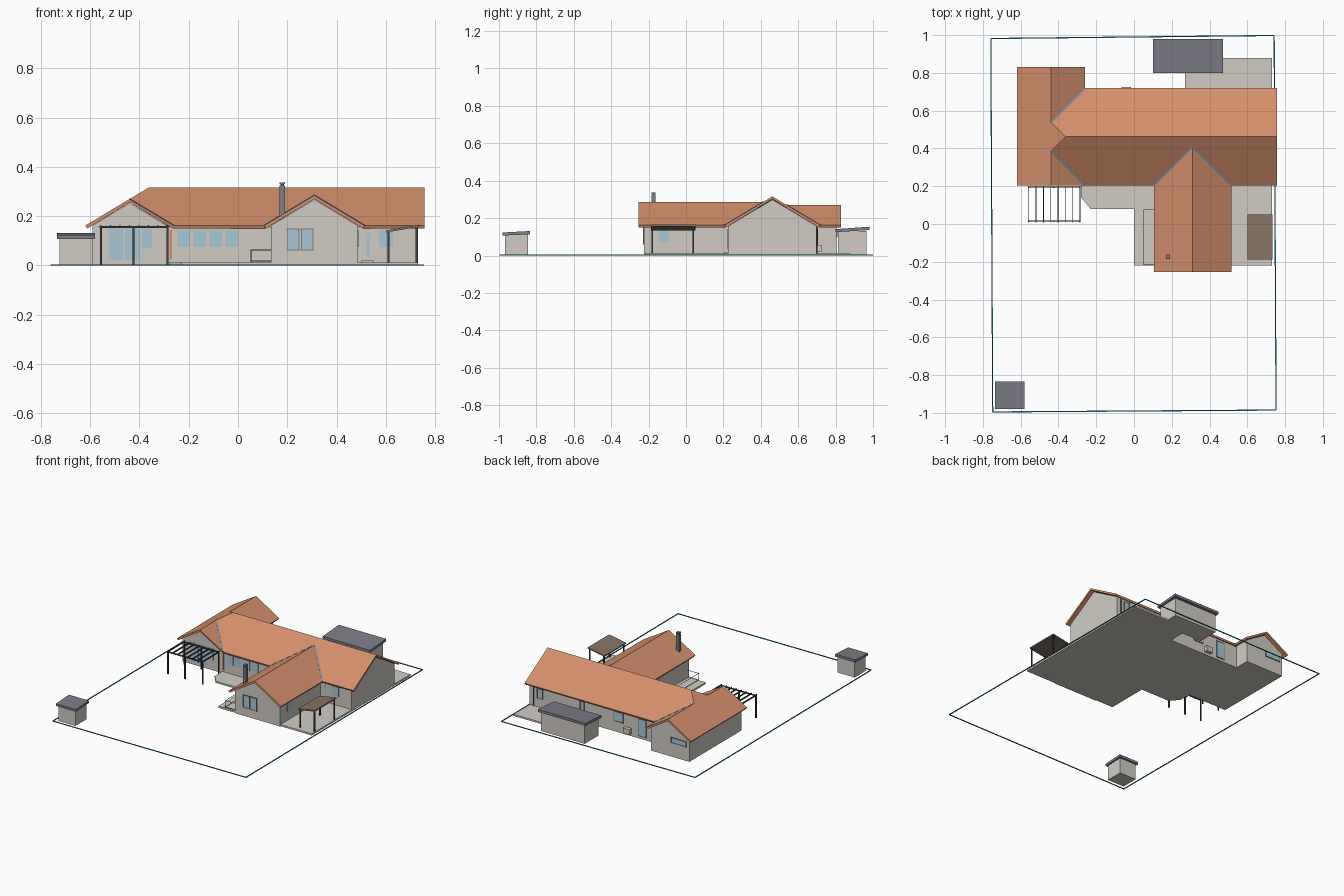
import bpy
import bmesh
from mathutils import Vector

cube = bpy.data.objects.get("Cube")
if cube:
    bpy.data.objects.remove(cube, do_unlink=True)


def material(name, r, g, b):
    mat = bpy.data.materials.new(name)
    mat.use_nodes = True
    mat.diffuse_color = (r, g, b, 1)
    mat.node_tree.nodes["Principled BSDF"].inputs["Base Color"].default_value = (r, g, b, 1)
    return mat


TILE = material("terracotta tile", 0.65, 0.275, 0.15)
WALL = material("warm grey render", 0.635, 0.6, 0.55)
SLATE = material("slate grey", 0.205, 0.207, 0.24)
TIMBER = material("brown timber", 0.24, 0.175, 0.13)
METAL = material("dark metal", 0.05, 0.052, 0.06)
GLASS = material("pale blue glass", 0.4, 0.57, 0.66)
FLASHING = material("blue grey flashing", 0.2, 0.27, 0.35)
TEAL = material("teal", 0.015, 0.27, 0.32)


def make(name, bm, mat):
    mesh = bpy.data.meshes.new(name)
    bm.to_mesh(mesh)
    bm.free()
    mesh.materials.append(mat)
    obj = bpy.data.objects.new(name, mesh)
    bpy.context.collection.objects.link(obj)
    return obj


def extrude(name, points, direction, mat):
    """Solid made by sweeping a flat outline along a vector."""
    bm = bmesh.new()
    face = bm.faces.new([bm.verts.new(p) for p in points])
    moved = bmesh.ops.extrude_face_region(bm, geom=[face])["geom"]
    bmesh.ops.translate(bm, vec=direction,
                        verts=[v for v in moved if isinstance(v, bmesh.types.BMVert)])
    bmesh.ops.recalc_face_normals(bm, faces=bm.faces)
    return make(name, bm, mat)


def box(name, x, y, z, mat):
    corners = [(x[0], y[0], z[0]), (x[1], y[0], z[0]), (x[1], y[1], z[0]), (x[0], y[1], z[0])]
    return extrude(name, corners, (0, 0, z[1] - z[0]), mat)


def strip(name, a, b, width, height, mat):
    """Flat bar from a to b, standing up by height."""
    a, b = Vector(a), Vector(b)
    side = (b - a).cross(Vector((0, 0, 1))).normalized() * width / 2
    return extrude(name, [a - side, b - side, b + side, a + side], (0, 0, height), mat)


def tube(name, points, radius, mat):
    curve = bpy.data.curves.new(name, "CURVE")
    curve.dimensions = "3D"
    curve.bevel_depth = radius
    curve.bevel_resolution = 0
    curve.use_fill_caps = True
    spline = curve.splines.new("POLY")
    spline.points.add(len(points) - 1)
    for point, co in zip(spline.points, points):
        point.co = (*co, 1)
    curve.materials.append(mat)
    obj = bpy.data.objects.new(name, curve)
    bpy.context.collection.objects.link(obj)
    return obj


# Tiled roof: every plane has the same pitch above a common eave height
EAVE, PITCH, COVER = 0.162, 0.6, 0.017


def roof_point(x, y, run=0):
    return Vector((x, y, EAVE + PITCH * run))


west_l, west_mid, west_r = -0.62, -0.44, -0.26
south, ridge_y, north = 0.205, 0.462, 0.719
front_l, front_mid, front_r = 0.105, 0.31, 0.515
wing_back, front_end, east = 0.83, -0.255, 0.757
wing_run, front_run, main_run = 0.18, 0.205, 0.257

P = {
    "wing_sw": roof_point(west_l, south), "wing_nw": roof_point(west_l, wing_back),
    "wing_s": roof_point(west_mid, south, wing_run),
    "wing_n": roof_point(west_mid, wing_back, wing_run),
    "wing_ne": roof_point(west_r, wing_back),
    "hip_s": roof_point(west_mid, south + wing_run, wing_run),
    "hip_n": roof_point(west_mid, north - wing_run, wing_run),
    "valley_s": roof_point(west_r, south), "valley_n": roof_point(west_r, north),
    "peak": roof_point(west_l + main_run, ridge_y, main_run),
    "ridge_e": roof_point(east, ridge_y, main_run),
    "main_se": roof_point(east, south), "main_ne": roof_point(east, north),
    "join_l": roof_point(front_l, south), "join_r": roof_point(front_r, south),
    "join_top": roof_point(front_mid, south + front_run, front_run),
    "front_sw": roof_point(front_l, front_end), "front_se": roof_point(front_r, front_end),
    "front_top": roof_point(front_mid, front_end, front_run),
}
planes = [
    "wing_sw wing_s hip_s peak hip_n wing_n wing_nw",
    "wing_s valley_s hip_s",
    "wing_n hip_n valley_n wing_ne",
    "peak ridge_e main_ne valley_n hip_n",
    "peak hip_s valley_s join_l join_top join_r main_se ridge_e",
    "front_sw front_top join_top join_l",
    "front_se join_r join_top front_top",
]
bm = bmesh.new()
verts = {key: bm.verts.new(co) for key, co in P.items()}
for plane in planes:
    face = bm.faces.new([verts[key] for key in plane.split()])
    face.normal_update()
    if face.normal.z < 0:
        face.normal_flip()
roof = make("tiled_roof", bm, TILE)
solid = roof.modifiers.new("thickness", "SOLIDIFY")
solid.thickness = 0.014
solid.offset = -1

# Valley flashing
for a, b in (("valley_s", "hip_s"), ("valley_n", "hip_n"),
             ("join_l", "join_top"), ("join_r", "join_top")):
    strip("valley_flashing", P[a], P[b], 0.009, 0.003, FLASHING)


# Gabled wall blocks, their tops tucked under the roof
def gable(lo, hi, eave_lo, run):
    mid = eave_lo + run
    side = EAVE - COVER + PITCH * (lo - eave_lo)
    top = EAVE - COVER + PITCH * run
    return [(lo, 0), (hi, 0), (hi, side), (mid, top), (lo, side)]


extrude("main_walls", [(-0.36, y, z) for y, z in gable(0.225, 0.699, south, main_run)],
        (1.09, 0, 0), WALL)
extrude("west_wing_walls", [(x, 0.225, z) for x, z in gable(-0.59, -0.29, west_l, wing_run)],
        (0, 0.58, 0), WALL)
extrude("front_wing_walls", [(x, -0.225, z) for x, z in gable(0.135, 0.485, front_l, front_run)],
        (0, 0.57, 0), WALL)

# Terrace slab around the house
terrace = [(-0.28, 0.3), (-0.28, 0.14), (-0.23, 0.08), (0, 0.08), (0, -0.22), (0.73, -0.22),
           (0.73, 0.88), (0.27, 0.88), (0.27, 0.6), (-0.28, 0.6)]
extrude("terrace", [(x, y, 0) for x, y in terrace], (0, 0, 0.012), WALL)


# Windows: a glass plate on a wall, framed by four thin bars where asked
def window(axis, wall, sign, span, z, framed=False):
    def plate(name, along, height, depth, mat):
        across = sorted((wall - sign * 0.002, wall + sign * depth))
        x, y = (across, along) if axis == "x" else (along, across)
        box(name, x, y, height, mat)

    plate("window_glass", span, z, 0.004, GLASS)
    if framed:
        outer = (span[0] - 0.003, span[1] + 0.003)
        for edge in z:
            plate("window_frame", outer, (edge - 0.002, edge + 0.002), 0.006, SLATE)
        for edge in span:
            plate("window_frame", (edge - 0.002, edge + 0.002), z, 0.006, SLATE)


sill = (0.075, 0.142)
for span, z in (((-0.525, -0.465), (0.022, 0.15)), ((-0.458, -0.398), (0.022, 0.15)),
                ((-0.39, -0.35), (0.07, 0.15)), ((0.522, 0.535), (0.035, 0.13)),
                ((0.575, 0.63), sill)):
    window("y", 0.225, -1, span, z)
for i in range(4):
    start = -0.246 + i * 0.065
    window("y", 0.225, -1, (start, start + 0.052), sill)
for start in (0.2, 0.257):
    window("y", -0.225, -1, (start, start + 0.048), (0.062, 0.148), framed=True)
for span, z in (((0.63, 0.67), sill), ((0.305, 0.335), sill),
                ((0, 0.07), sill), ((-0.18, -0.12), (0.02, 0.14))):
    window("y", 0.699, 1, span, z, framed=True)
window("y", 0.805, 1, (-0.565, -0.45), (0.1, 0.135), framed=True)
window("x", 0.485, 1, (-0.145, -0.09), sill)

# Chimney flue with a raised cap
box("flue", (0.169, 0.191), (-0.184, -0.162), (0.18, 0.325), SLATE)
box("flue_neck", (0.173, 0.187), (-0.18, -0.166), (0.324, 0.331), METAL)
box("flue_cap", (0.169, 0.191), (-0.184, -0.162), (0.33, 0.337), SLATE)


# Sheds with a lean-to roof rising towards the back
def shed(name, x, y, low, high, rim):
    (x0, x1), (y0, y1) = x, y
    box(name + "_walls", (x0 + rim, x1 - rim), (y0 + rim, y1 - rim), (0, low), WALL)
    extrude(name + "_roof", [(x0, y0, low - 0.005), (x0, y1, high - 0.018),
                             (x0, y1, high), (x0, y0, low + 0.011)], (x1 - x0, 0, 0), SLATE)


shed("back_shed", (0.1, 0.47), (0.8, 0.98), 0.13, 0.154, 0.014)
shed("corner_shed", (-0.735, -0.58), (-0.98, -0.835), 0.112, 0.131, 0.011)


def post(name, x, y, top):
    box(name, (x - 0.004, x + 0.004), (y - 0.004, y + 0.004), (0, top), METAL)


# Pergola
for y in (0.015, 0.195):
    for x in (-0.557, -0.424, -0.286):
        post("pergola_post", x, y, 0.155)
    box("pergola_beam", (-0.562, -0.282), (y - 0.003, y + 0.003), (0.152, 0.16), METAL)
for i in range(8):
    x = -0.557 + i * 0.0387
    box("pergola_rafter", (x - 0.002, x + 0.002), (0.008, 0.2), (0.154, 0.164), METAL)

# Side canopy
extrude("canopy_roof", [(0.6, -0.188, 0.134), (0.732, -0.188, 0.156),
                        (0.732, -0.188, 0.166), (0.6, -0.188, 0.142)], (0, 0.238, 0), TIMBER)
for y in (-0.18, 0.04):
    post("canopy_post", 0.612, y, 0.137)
    post("canopy_post", 0.724, y, 0.156)

# Terrace handrail
rail = [(0.135, 0.075), (0.052, 0.075), (0.052, -0.215), (0.135, -0.215)]
for z in (0.018, 0.063):
    tube("handrail", [(x, y, z) for x, y in rail], 0.002, SLATE)
for y in (-0.215, 0.075):
    tube("handrail_post", [(0.052, y, 0.01), (0.052, y, 0.063)], 0.002, SLATE)

# Back utility unit, downpipe, corner board and doorstep
box("utility_unit", (-0.065, -0.015), (0.69, 0.725), (0.018, 0.055), WALL)
tube("back_downpipe", [(0.7, 0.701, 0.012), (0.7, 0.701, 0.155)], 0.003, METAL)
box("corner_board", (-0.278, -0.268), (0.219, 0.226), (0.025, 0.147), TILE)
box("doorstep", (0.5, 0.55), (0.207, 0.23), (0.01, 0.02), WALL)

# Plot boundary
plot = [(-0.758, 0.982), (0.742, 0.998), (0.752, -0.985), (-0.748, -0.995)]
for a, b in zip(plot, plot[1:] + plot[:1]):
    strip("plot_boundary", (*a, 0), (*b, 0), 0.006, 0.005, TEAL)
